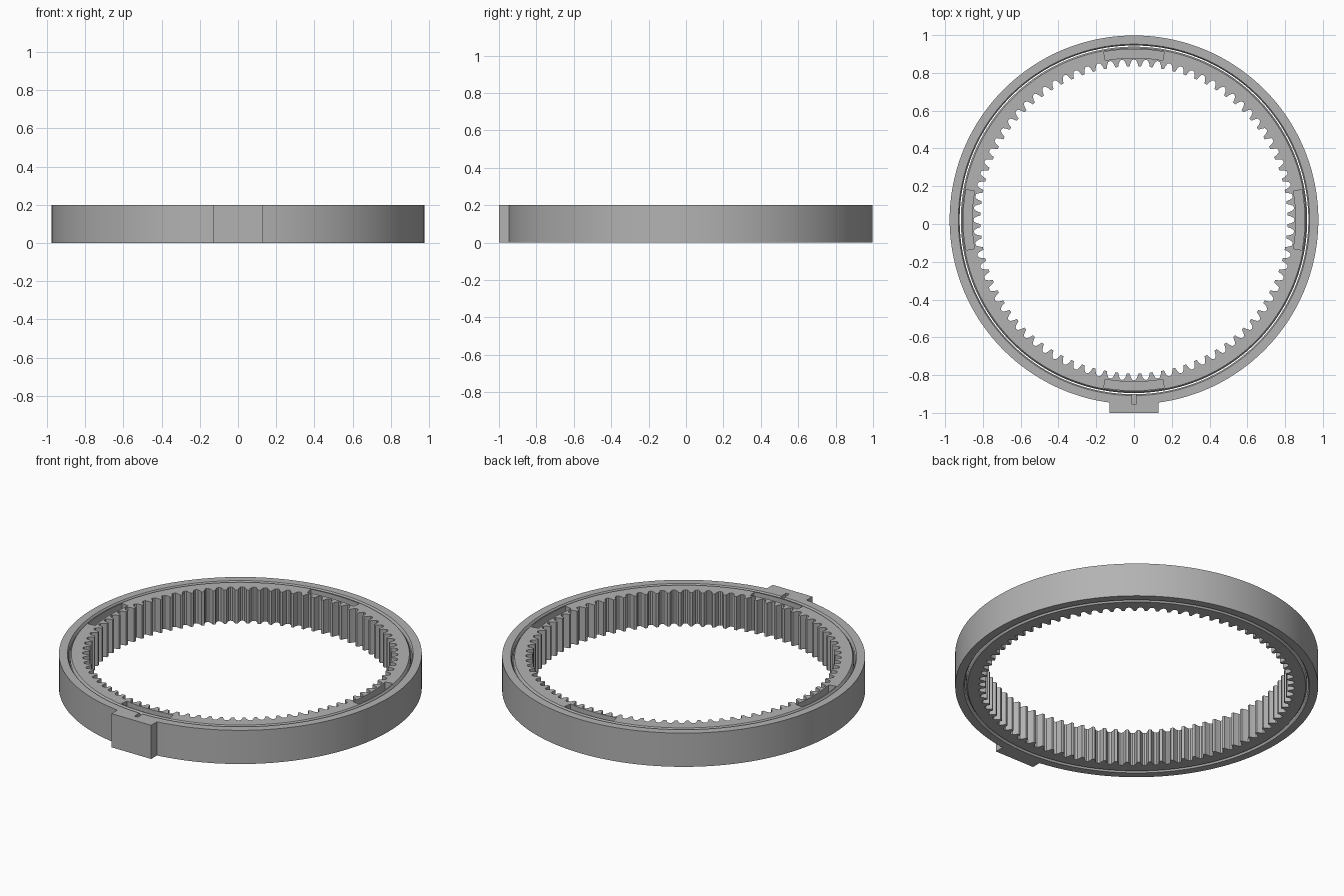
import bpy, bmesh
from math import sin, cos, pi, radians, atan2

if "Cube" in bpy.data.objects:
    bpy.data.objects.remove(bpy.data.objects["Cube"])

CY = 0.022          # ring centre in y
H = 0.2             # ring height
R_OUT = 0.976
TEETH = 84

grey = bpy.data.materials.new("grey_plastic")
grey.use_nodes = True
colour = (0.45, 0.45, 0.45, 1)
grey.diffuse_color = colour
grey.node_tree.nodes["Principled BSDF"].inputs["Base Color"].default_value = colour


def sweep(name, sections, closed=True):
    """Join (angle, [(r, z), ...]) sections; angle 0 faces the front."""
    bm = bmesh.new()
    cols = [[bm.verts.new((r * sin(a), CY - r * cos(a), z)) for r, z in prof]
            for a, prof in sections]
    n, m = len(cols), len(cols[0])
    for i in range(n if closed else n - 1):
        p, q = cols[i], cols[(i + 1) % n]
        for j in range(m):
            k = (j + 1) % m
            bm.faces.new((p[j], q[j], q[k], p[k]))
    if not closed:
        bm.faces.new(cols[0])
        bm.faces.new(cols[-1])
    bmesh.ops.recalc_face_normals(bm, faces=bm.faces)
    mesh = bpy.data.meshes.new(name)
    bm.to_mesh(mesh)
    bm.free()
    mesh.materials.append(grey)
    ob = bpy.data.objects.new(name, mesh)
    bpy.context.collection.objects.link(ob)
    return ob


def arc_block(name, middle, half, r0, r1, z0, z1, steps=10):
    prof = [(r0, z0), (r1, z0), (r1, z1), (r0, z1)]
    return sweep(name, [(middle + half * (2 * i / steps - 1), prof)
                        for i in range(steps + 1)], closed=False)


def cut(ob, cutter):
    mod = ob.modifiers.new(cutter.name, "BOOLEAN")
    mod.operation = "DIFFERENCE"
    mod.solver = "EXACT"
    mod.object = cutter
    cutter.hide_render = True
    cutter.hide_viewport = True
    cutter.display_type = "WIRE"


def finish(ob):
    bpy.ops.object.select_all(action="DESELECT")
    ob.select_set(True)
    bpy.context.view_layer.objects.active = ob
    bpy.ops.object.shade_smooth_by_angle(angle=radians(25))


# Outer ring with a flat-faced tab at the front
def housing_profile(r):
    return [(0.93, 0), (r, 0), (r, H), (0.93, H), (0.923, H - 0.012), (0.923, 0.012)]


tab_half = atan2(0.13, 1.0 + CY)        # corner of the tab face
tab_root = atan2(0.13, 0.967)           # where the tab meets the ring
sections = []
for i in range(9):
    a = tab_half * (i / 4 - 1)
    sections.append((a, housing_profile((1.0 + CY) / cos(a))))
STEPS = 180
for i in range(STEPS + 1):
    a = tab_root + (2 * pi - 2 * tab_root) * i / STEPS
    sections.append((a, housing_profile(R_OUT)))
outer_ring = sweep("outer_ring", sections)

# Small slot behind the tab
cut(outer_ring, arc_block("tab_slot_cutter", 0, 0.011, 0.9, 0.977, 0.1, H + 0.05, 2))
finish(outer_ring)

# Inner ring gear: one tooth as (fraction of pitch, radius)
TOOTH = [(-0.5, 0.85), (-0.33, 0.846), (-0.21, 0.831), (-0.12, 0.813),
         (0.12, 0.813), (0.21, 0.831), (0.33, 0.846)]
sections = []
for t in range(TEETH):
    for f, r in TOOTH:
        a = (t + 0.5 + f) * 2 * pi / TEETH
        sections.append((a, [(r, 0), (0.909, 0), (0.917, 0.012),
                             (0.917, H - 0.012), (0.909, H), (r, H)]))
ring_gear = sweep("ring_gear", sections)

# Four shallow arc pockets in the top of the gear
for q in range(4):
    cut(ring_gear, arc_block(f"pocket_cutter_{q + 1}", q * pi / 2, radians(10.2),
                             0.858, 0.903, H - 0.05, H + 0.05))
finish(ring_gear)
